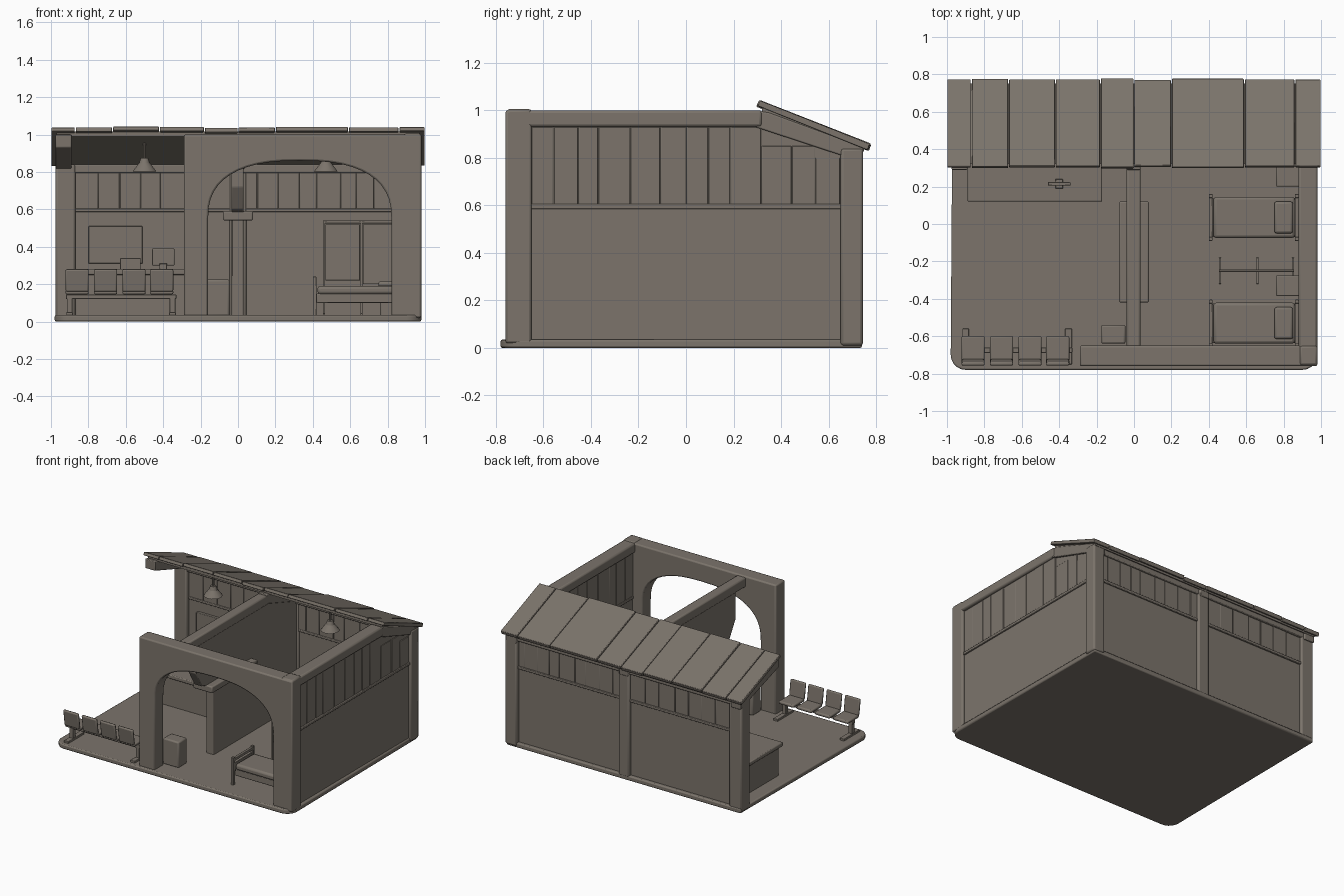
import bpy, bmesh, math, random
from mathutils import Matrix, Vector

random.seed(4)
clay = bpy.data.materials.new("warm_grey_clay")
clay.diffuse_color = (0.20, 0.175, 0.148, 1)


def finish(name, bm, bevel=0.0):
    bmesh.ops.recalc_face_normals(bm, faces=bm.faces)
    me = bpy.data.meshes.new(name)
    bm.to_mesh(me)
    bm.free()
    me.materials.append(clay)
    ob = bpy.data.objects.new(name, me)
    bpy.context.collection.objects.link(ob)
    if bevel:
        m = ob.modifiers.new("soft_edges", 'BEVEL')
        m.width, m.segments, m.limit_method = bevel, 2, 'ANGLE'
    return ob


def box(name, x, y, z, bevel=0.006, rot=None):
    """Box from (min, max) ranges, optionally rotated about its centre."""
    c = Vector([(a[0] + a[1]) / 2 for a in (x, y, z)])
    s = [a[1] - a[0] for a in (x, y, z)]
    bm = bmesh.new()
    m = Matrix.Translation(c) @ (rot or Matrix()) @ Matrix.Diagonal((*s, 1))
    bmesh.ops.create_cube(bm, size=1, matrix=m)
    return finish(name, bm, bevel)


def prism(name, pts, vec, bevel=0.006):
    """Extrude a planar outline along vec."""
    bm = bmesh.new()
    f = bm.faces.new([bm.verts.new(p) for p in pts])
    r = bmesh.ops.extrude_face_region(bm, geom=[f])
    bmesh.ops.translate(bm, vec=vec, verts=[v for v in r['geom'] if isinstance(v, bmesh.types.BMVert)])
    return finish(name, bm, bevel)


def cone(name, loc, r1, r2, h, sides=14):
    bm = bmesh.new()
    bmesh.ops.create_cone(bm, cap_ends=True, segments=sides, radius1=r1, radius2=r2, depth=h,
                          matrix=Matrix.Translation(loc))
    return finish(name, bm)


# floor slab with rounded front corners
R = 0.08
out = [(0.97, 0.74, 0), (-0.97, 0.74, 0)]
for cx, start in ((-0.90, math.pi), (0.90, 1.5 * math.pi)):
    for i in range(6):
        a = start + i * math.pi / 10
        out.append((cx + R * math.cos(a), -0.70 + R * math.sin(a), 0))
prism("floor_slab", out, (0, 0, 0.035), 0.008)

# front wall with arched opening
arch = []
for i in range(25):
    a = math.pi * i / 24
    c, s = math.cos(a), math.sin(a)
    arch.append((0.33 - math.copysign(abs(c) ** 0.8, c) * 0.49, -0.76, 0.55 + 0.31 * s ** 0.8))
prism("front_arch_wall", [(-0.29, -0.76, 0.02), (-0.16, -0.76, 0.02)] + arch +
      [(0.82, -0.76, 0.02), (0.98, -0.76, 0.02), (0.98, -0.76, 1.0), (-0.29, -0.76, 1.0)],
      (0, 0.11, 0), 0.01)

# right wall: panel, posts, beams, rail
side = [(-0.70, 0.02), (0.70, 0.02), (0.70, 0.84), (0.32, 0.985), (-0.70, 0.985)]
prism("right_wall_panel", [(0.90, y, z) for y, z in side], (0.058, 0, 0))
box("right_front_post", (0.885, 0.98), (-0.755, -0.65), (0.02, 1.005), 0.012)
box("right_back_post", (0.885, 0.98), (0.65, 0.745), (0.01, 0.84), 0.012)
box("right_top_beam", (0.88, 0.98), (-0.72, 0.32), (0.93, 1.0), 0.012)


def rafter(name, x0, x1):
    prism(name, [(x0, 0.29, 0.93), (x0, 0.29, 1.0), (x0, 0.35, 0.99), (x0, 0.745, 0.845),
                 (x0, 0.745, 0.78)], (x1 - x0, 0, 0))


rafter("right_rafter", 0.885, 0.975)
rafter("left_rafter", -0.975, -0.89)
box("right_rail", (0.89, 0.97), (-0.68, 0.68), (0.585, 0.605), 0.004)
y = -0.65
while y < 0.64:
    w = random.uniform(0.08, 0.14)
    y1 = min(y + w, 0.65)
    top = 0.93 if y1 < 0.42 else 0.85 if y1 < 0.6 else 0.80
    d = random.uniform(0, 0.004)
    box("right_wall_plank", (0.895 - d, 0.960 + d), (y, y1 - 0.003), (0.60, top), 0.003)
    y += w

# back wall: panel, posts, beam, rail, planks
box("back_wall_panel", (-0.95, 0.95), (0.665, 0.715), (0.02, 0.83))
box("back_left_post", (-0.975, -0.87), (0.63, 0.735), (0.01, 0.84), 0.012)
box("back_middle_post", (-0.045, 0.045), (0.65, 0.74), (0.02, 0.84), 0.012)
box("back_top_beam", (-0.95, 0.95), (0.64, 0.735), (0.795, 0.84))
box("back_rail", (-0.95, 0.95), (0.655, 0.728), (0.585, 0.605), 0.004)
x = -0.88
while x < 0.87:
    w = random.uniform(0.08, 0.14)
    d = random.uniform(0, 0.004)
    box("back_wall_plank", (x, min(x + w, 0.88) - 0.003), (0.660 - d, 0.717 + d), (0.60, 0.80), 0.003)
    x += w

# partition between rooms with front doorway and ledge
prism("partition_wall", [(-0.035, y, z) for y, z in
      [(-0.33, 0.02), (0.68, 0.02), (0.68, 0.85), (0.32, 0.97), (-0.54, 0.97), (-0.54, 0.72),
       (-0.47, 0.60), (-0.33, 0.56)]], (0.065, 0, 0))
box("partition_beam", (-0.04, 0.035), (-0.67, 0.34), (0.92, 0.99), 0.01)
rafter("partition_rafter", -0.04, 0.035)
box("partition_ledge", (-0.08, 0.08), (-0.42, 0.12), (0.54, 0.59), 0.008)

# sloping roof boards with ragged ends
edges = [-1.0, -0.87, -0.67, -0.42, -0.18, 0.0, 0.20, 0.59, 0.86, 1.0]
for a, b in zip(edges, edges[1:]):
    e, lift = random.uniform(-0.008, 0.0), random.uniform(-0.004, 0.006)
    p = [(0.295 - e, 1.018), (0.305 - e, 1.04), (0.78 + e, 0.858), (0.77 + e, 0.832)]
    prism("roof_board", [(a + 0.003, y, z + lift) for y, z in p], (b - a - 0.006, 0, 0), 0.004)
prism("roof_underlay", [(-0.97, 0.32, 0.99), (-0.97, 0.32, 1.015), (-0.97, 0.75, 0.85),
                        (-0.97, 0.75, 0.825)], (1.94, 0, 0), 0)

# hanging lamps
for lx in (-0.50, 0.47):
    cone("lamp_shade", (lx, 0.42, 0.825), 0.065, 0.03, 0.045)
    cone("lamp_cap", (lx, 0.42, 0.86), 0.03, 0.02, 0.03)
    cone("lamp_cord", (lx, 0.42, 0.92), 0.008, 0.008, 0.11, 8)

# waiting room seats facing inwards
tilt = Matrix.Rotation(math.radians(8), 4, 'X')
for sx in (-0.86, -0.708, -0.556, -0.408):
    box("seat_back", (sx - 0.062, sx + 0.062), (-0.75, -0.73), (0.16, 0.28), 0.008, tilt)
    box("seat", (sx - 0.062, sx + 0.062), (-0.735, -0.60), (0.145, 0.168), 0.008)
box("seat_bar", (-0.92, -0.33), (-0.69, -0.66), (0.12, 0.145), 0.004)
for lx in (-0.90, -0.35):
    box("seat_leg", (lx - 0.015, lx + 0.015), (-0.69, -0.66), (0.03, 0.13), 0.003)
    box("seat_foot", (lx - 0.018, lx + 0.018), (-0.75, -0.56), (0.03, 0.05), 0.003)
box("floor_cabinet", (-0.175, -0.045), (-0.64, -0.54), (0.03, 0.225), 0.01)

# reception counter with monitor, papers and wall board
box("counter_body", (-0.87, -0.19), (0.14, 0.53), (0.03, 0.255))
box("counter_top", (-0.89, -0.17), (0.12, 0.55), (0.25, 0.28))
box("monitor", (-0.46, -0.34), (0.205, 0.225), (0.30, 0.39), 0.004)
box("monitor_stand", (-0.42, -0.38), (0.19, 0.24), (0.275, 0.31), 0.003)
box("counter_tray", (-0.63, -0.52), (0.33, 0.41), (0.275, 0.34), 0.004)
box("wall_board", (-0.80, -0.51), (0.645, 0.67), (0.31, 0.51), 0.004)

# two beds with frames, mattresses and pillows
for by in (-0.535, 0.03):
    y0, y1 = by - 0.11, by + 0.12
    box("bed_base", (0.42, 0.87), (y0 + 0.01, y1 - 0.01), (0.10, 0.15), 0.005)
    box("mattress", (0.425, 0.86), (y0 + 0.005, y1 - 0.005), (0.145, 0.19), 0.015)
    box("pillow", (0.75, 0.85), (y0 + 0.03, y1 - 0.03), (0.185, 0.215), 0.012)
    for px, h in ((0.41, 0.24), (0.87, 0.27)):
        for py in (y0, y1):
            box("bed_post", (px - 0.01, px + 0.01), (py - 0.01, py + 0.01), (0.03, h), 0.003)
        box("bed_end_rail", (px - 0.01, px + 0.01), (y0, y1), (h - 0.03, h - 0.01), 0.003)
        box("bed_end_board", (px - 0.005, px + 0.005), (y0, y1), (0.13, h - 0.05), 0.002)

# bedside cabinets
for cy in (0.255, -0.33):
    box("bedside_cabinet", (0.76, 0.89), (cy - 0.055, cy + 0.055), (0.03, 0.20))

# folding privacy screen between the beds
posts = (0.46, 0.66, 0.85)
for px in posts:
    box("screen_post", (px - 0.006, px + 0.006), (-0.256, -0.244), (0.03, 0.54), 0.002)
    box("screen_foot", (px - 0.006, px + 0.006), (-0.32, -0.18), (0.03, 0.045), 0.002)
for a, b, low in ((0.46, 0.66, 0.22), (0.66, 0.85, 0.20)):
    box("screen_rail", (a, b), (-0.256, -0.244), (0.525, 0.54), 0.002)
    box("screen_cloth", (a + 0.008, b - 0.008), (-0.254, -0.246), (low, 0.52), 0.002)

bpy.ops.object.select_all(action='SELECT')
bpy.context.view_layer.objects.active = bpy.context.selected_objects[0]
bpy.ops.object.shade_smooth_by_angle()
